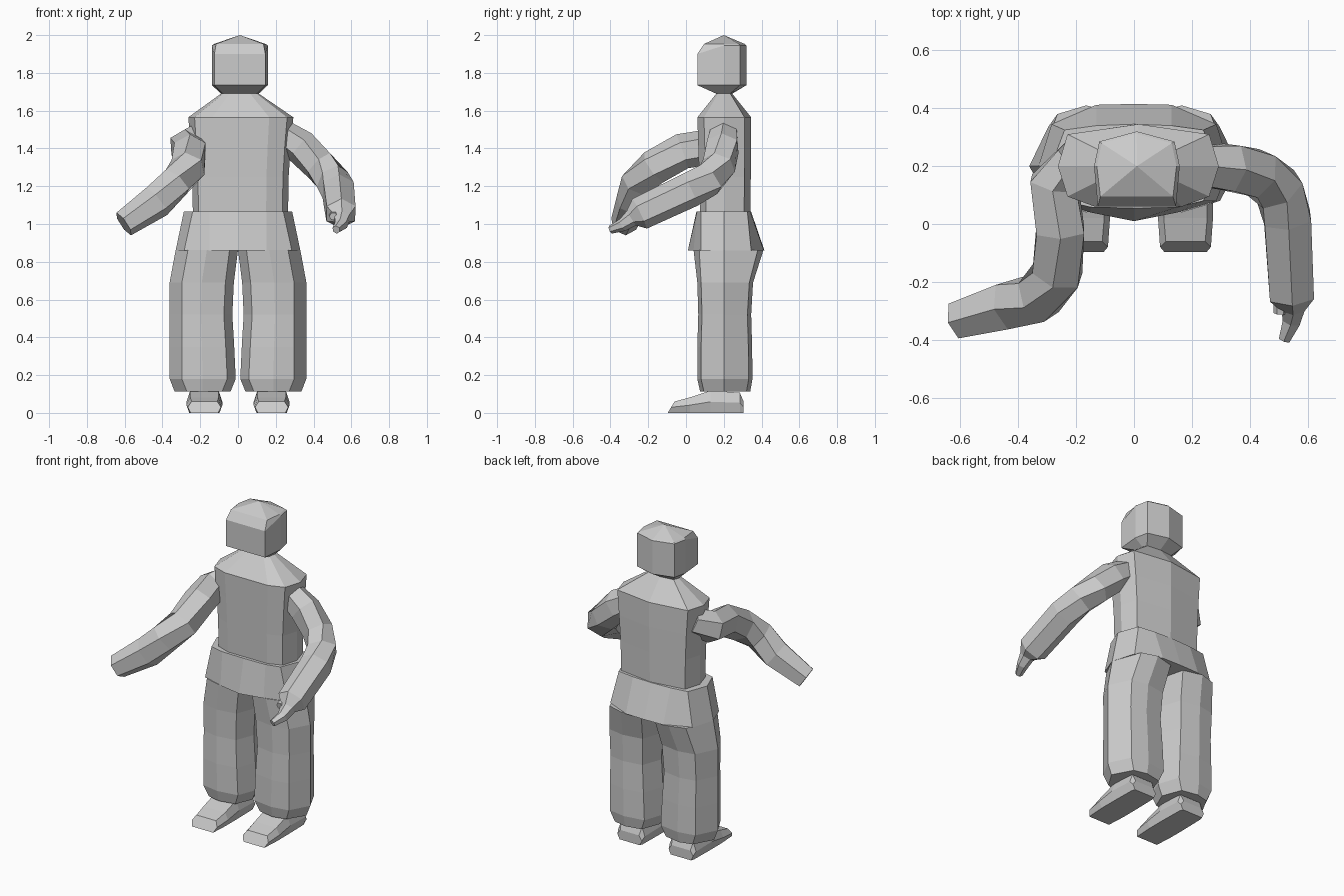
import bpy, bmesh, math
from mathutils import Vector

if "Cube" in bpy.data.objects:
    bpy.data.objects.remove(bpy.data.objects["Cube"])


def loft(name, rings, apex=None, mirror=False):
    """Skin a stack of equal-length rings, closing both ends."""
    bm = bmesh.new()
    rows = [[bm.verts.new(p) for p in r] for r in rings]
    n = len(rows[0])
    for a, b in zip(rows, rows[1:]):
        for i in range(n):
            j = (i + 1) % n
            bm.faces.new((a[i], a[j], b[j], b[i]))
    bm.faces.new(rows[0])
    if apex:
        tip = bm.verts.new(apex)
        for i in range(n):
            bm.faces.new((rows[-1][i], rows[-1][(i + 1) % n], tip))
    else:
        bm.faces.new(rows[-1])
    bmesh.ops.recalc_face_normals(bm, faces=bm.faces)
    me = bpy.data.meshes.new(name)
    bm.to_mesh(me)
    bm.free()
    ob = bpy.data.objects.new(name, me)
    bpy.context.collection.objects.link(ob)
    if mirror:
        ob.modifiers.new("Mirror", 'MIRROR').use_mirror_merge = False
    return ob


def full(half, z, cx=0.0):
    """Mirror a half outline (front centre to back centre) into a ring."""
    left = [(-x, y) for x, y in half[-2:0:-1]]
    return [(cx + x, y, z) for x, y in half + left]


def fit(half, z, sx, y0, y1, cx):
    """Rescale a half outline to a half-width and depth range."""
    w = max(p[0] for p in half)
    lo, hi = half[0][1], half[-1][1]
    return full([(x * sx / w, y0 + (y - lo) / (hi - lo) * (y1 - y0)) for x, y in half], z, cx)


def tube(name, path, sides=6, twist=0.0):
    """Sweep a polygon along (x, y, z, radius) points."""
    pts = [Vector(p[:3]) for p in path]
    rings = []
    for i, p in enumerate(pts):
        t = (pts[min(i + 1, len(pts) - 1)] - pts[max(i - 1, 0)]).normalized()
        u = t.cross(Vector((0, 0, 1))).normalized()
        v = u.cross(t)
        rings.append([p + path[i][3] * (math.cos(a) * u + math.sin(a) * v)
                      for a in (twist + k * math.tau / sides for k in range(sides))])
    return loft(name, rings)


# head: flat face, rounded back, low pointed crown
face = [(0, .06), (.135, .06), (.148, .2), (.13, .285), (0, .32)]
chin = fit(face, 1.69, .1, .16, .245, .01)
jaw = full(face, 1.735, .01)
brow = [(x, y, 1.90 if y < .1 else 1.945) for x, y, z in full(face, 0, .01)]
crown = [(x * .93, y + .035 if y < .1 else .2 + (y - .2) * .93, 1.953) for x, y, z in brow]
loft("head", [chin, jaw, brow, crown], apex=(.01, .2, 2.0))

# shirt with sloping shoulders
chest = [(0, .06), (.15, .06), (.245, .095), (.278, .2), (.245, .31), (0, .345)]
loft("shirt", [fit(chest, 1.05, .252, .075, .34, .013),
               fit(chest, 1.25, .255, .07, .343, .013),
               fit(chest, 1.41, .265, .065, .345, .014),
               full(chest, 1.565, .015),
               fit(chest, 1.69, .1, .16, .245, .01)])

# trouser hips, flaring at the seat and crotch
loft("trouser_hips", [
    full([(0, .01), (.15, .04), (.285, .08), (.33, .2), (.285, .345), (.13, .412), (0, .415)], .86),
    full([(0, .055), (.15, .058), (.24, .08), (.287, .2), (.24, .325), (.13, .34), (0, .345)], 1.065)])


# baggy trouser legs
def leg_ring(z, x0, x1, y0, y1, c=.02):
    m = (x0 + x1) / 2
    return [(x, y, z) for x, y in (
        (m, y0), (x1 - .065, y0 + c), (x1, .2), (x1 - .065, y1 - c),
        (m, y1), (x0 + .045, y1 - c), (x0, .2), (x0 + .045, y0 + c))]


loft("trouser_legs", [leg_ring(.862, .0, .33, .04, .41, .03),
                      leg_ring(.69, .022, .362, .06, .355),
                      leg_ring(.52, .03, .362, .065, .345),
                      leg_ring(.35, .02, .362, .06, .35),
                      leg_ring(.18, .012, .362, .06, .352),
                      leg_ring(.112, .04, .335, .075, .34)], mirror=True)


# shoes: sloping toe, low heel
def shoe_ring(y, zs, w):
    c = .178
    return [(c - w + .015, y, 0), (c - w, y, zs * .5), (c - w + .02, y, zs),
            (c + w - .02, y, zs), (c + w, y, zs * .5), (c + w - .015, y, 0)]


toe = [(x, -.097 + z * .6, z) for x, y, z in shoe_ring(0, .06, .088)]
shoe = loft("shoes", [toe, shoe_ring(.02, .082, .095), shoe_ring(.13, .118, .095),
                      shoe_ring(.285, .107, .092), shoe_ring(.305, .06, .085)], mirror=True)

# arm reaching sideways, cut square at the cuff
tube("outstretched_arm", [(-.20, .22, 1.46, .08), (-.275, .14, 1.41, .095),
                          (-.255, -.02, 1.385, .095), (-.265, -.17, 1.30, .095),
                          (-.33, -.255, 1.22, .092), (-.43, -.28, 1.12, .092),
                          (-.605, -.33, 1.0, .072)], twist=math.pi / 6)

# arm bent forward, ending in a thin hand
tube("bent_arm", [(.24, .2, 1.47, .08), (.33, .195, 1.41, .092),
                  (.43, .175, 1.31, .09), (.50, .12, 1.235, .093),
                  (.53, .02, 1.18, .093), (.545, -.245, 1.055, .088),
                  (.55, -.29, 1.03, .045), (.545, -.335, .995, .035),
                  (.52, -.40, .97, .022)], twist=math.pi / 6)
tube("thumb", [(.51, -.25, 1.05, .03), (.505, -.31, 1.04, .022)])
